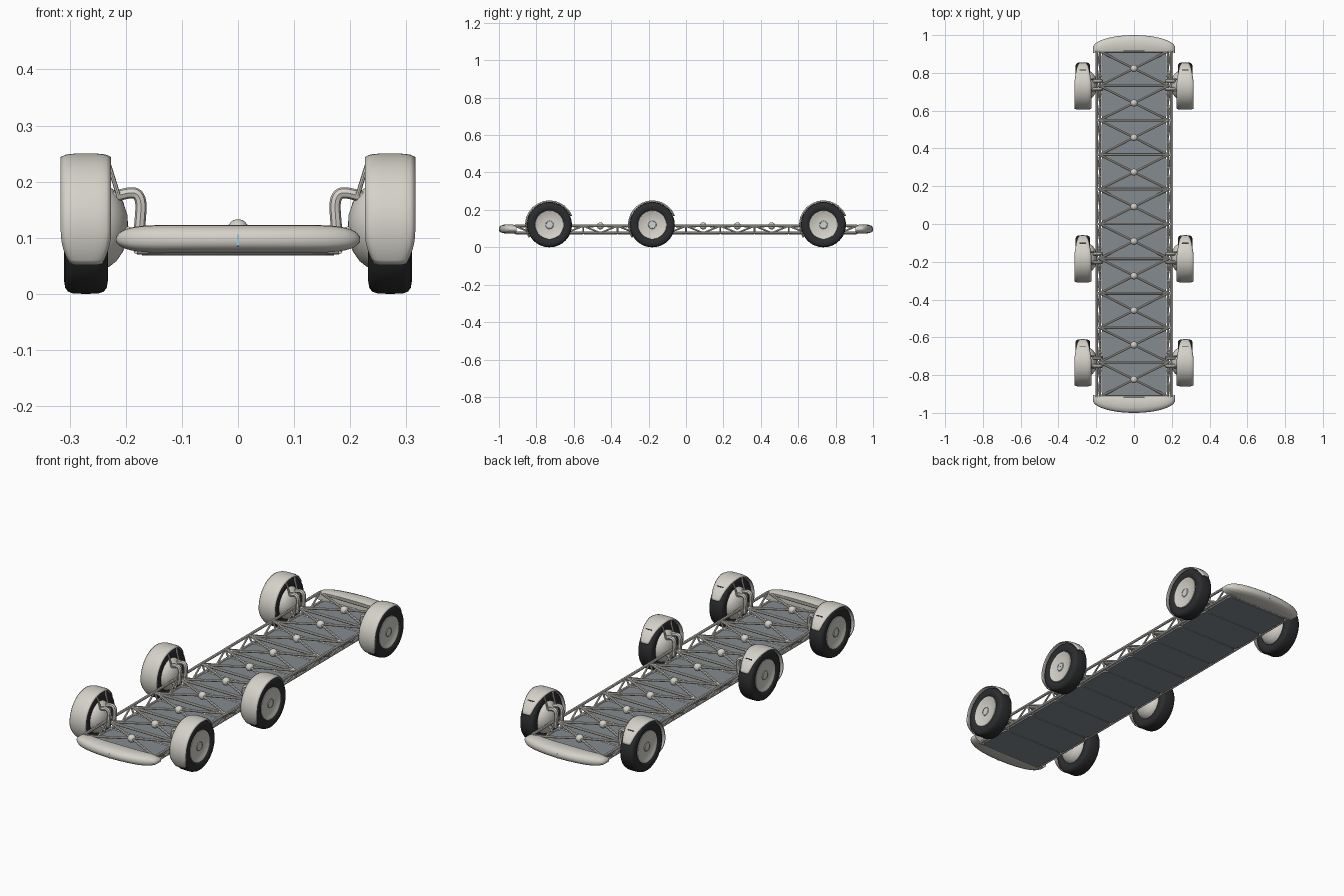
import bpy, bmesh, math
from mathutils import Vector

if "Cube" in bpy.data.objects:
    bpy.data.objects.remove(bpy.data.objects["Cube"])

def mat(name, c):
    m = bpy.data.materials.new(name)
    m.diffuse_color = (*c, 1)
    m.use_nodes = True
    m.node_tree.nodes["Principled BSDF"].inputs["Base Color"].default_value = m.diffuse_color
    return m

CREAM = mat("cream", (0.66, 0.64, 0.58))
RUBBER = mat("rubber", (0.025, 0.026, 0.028))
SLATE = mat("slate", (0.23, 0.26, 0.28))
BLUE = mat("blue", (0.3, 0.65, 0.8))

def finish(ob, m, angle=40):
    ob.data.materials.append(m)
    bpy.ops.object.select_all(action='DESELECT')
    ob.select_set(True)
    bpy.context.view_layer.objects.active = ob
    bpy.ops.object.shade_smooth_by_angle(angle=math.radians(angle))
    return ob

def grid_mesh(name, rings, m, close_u=False, close_v=False, caps=False, angle=40):
    """Skin a list of equal length rings of points."""
    bm = bmesh.new()
    vs = [[bm.verts.new(p) for p in r] for r in rings]
    nu, nv = len(vs), len(vs[0])
    for i in range(nu if close_u else nu - 1):
        for j in range(nv if close_v else nv - 1):
            a, b = vs[i], vs[(i + 1) % nu]
            k = (j + 1) % nv
            bm.faces.new((a[j], a[k], b[k], b[j]))
    if caps:
        bm.faces.new(vs[0])
        bm.faces.new(vs[-1])
    bmesh.ops.recalc_face_normals(bm, faces=bm.faces)
    me = bpy.data.meshes.new(name)
    bm.to_mesh(me)
    bm.free()
    ob = bpy.data.objects.new(name, me)
    bpy.context.collection.objects.link(ob)
    return finish(ob, m, angle)

def lathe(name, profile, centre, side, m, n=48):
    """Spin (x, radius) points around the wheel axle."""
    cx, cy, cz = centre
    rings = [[(cx + side * x, cy + r * math.cos(t), cz + r * math.sin(t)) for x, r in profile]
             for t in (2 * math.pi * i / n for i in range(n))]
    return grid_mesh(name, rings, m, close_u=True)

def tubes(name, paths, r, m, smooth=False):
    """Many round bars as one object."""
    cu = bpy.data.curves.new(name, 'CURVE')
    cu.dimensions = '3D'
    cu.bevel_depth = r
    cu.bevel_resolution = 2
    cu.use_fill_caps = True
    for pts in paths:
        sp = cu.splines.new('NURBS' if smooth else 'POLY')
        sp.points.add(len(pts) - 1)
        for q, p in zip(sp.points, pts):
            q.co = (*p, 1)
        if smooth:
            sp.use_endpoint_u = True
            sp.order_u = 3
    ob = bpy.data.objects.new(name, cu)
    bpy.context.collection.objects.link(ob)
    bpy.ops.object.select_all(action='DESELECT')
    ob.select_set(True)
    bpy.context.view_layer.objects.active = ob
    bpy.ops.object.convert(target='MESH')
    return finish(bpy.context.object, m)

def box(name, loc, size, m, bevel=0):
    bpy.ops.mesh.primitive_cube_add(size=1, location=loc)
    ob = bpy.context.object
    ob.name = name
    ob.scale = size
    bpy.ops.object.transform_apply(location=False, rotation=False, scale=True)
    if bevel:
        bm = bmesh.new()
        bm.from_mesh(ob.data)
        up = [e for e in bm.edges if abs(e.verts[0].co.z - e.verts[1].co.z) > 0.001]
        bmesh.ops.bevel(bm, geom=up, offset=bevel, segments=3, profile=0.5, affect='EDGES')
        bm.to_mesh(ob.data)
        bm.free()
    return finish(ob, m, 30)

# Truss frame: rails, cross beams, side webs and the X braces of ten bays
N, L = 10, 0.915
ys = [-L + 2 * L * i / N for i in range(N + 1)]
XT, ZT, XB, ZB = 0.196, 0.114, 0.18, 0.077
rails, webs, braces = [], [], []
for s in (-1, 1):
    rails += [[(s * XT, -L, ZT), (s * XT, L, ZT)], [(s * XB, -L, ZB), (s * XB, L, ZB)]]
for y in ys:
    rails.append([(-XT, y, ZT - 0.004), (XT, y, ZT - 0.004)])
    rails.append([(-XB, y, ZB), (XB, y, ZB)])
    for s in (-1, 1):
        webs.append([(s * XT, y, ZT), (s * XB, y, ZB)])
for i in range(N):
    a, b = ys[i], ys[i + 1]
    c = (a + b) / 2
    for s in (-1, 1):
        webs += [[(s * XT, a, ZT), (s * XB, c, ZB)], [(s * XB, c, ZB), (s * XT, b, ZT)]]
        for y in (a, b):
            yy = y + (c - y) * 0.12
            braces.append([(s * 0.185, y, ZT - 0.003), (s * 0.16, yy, ZT - 0.003), (0, c, 0.115)])
    # Floor panel and node ball of each bay
    box("floor_panel", (0, c, 0.0745), (0.342, b - a - 0.006, 0.012), SLATE, 0.02)
    bpy.ops.mesh.primitive_uv_sphere_add(segments=20, ring_count=12, radius=0.019, location=(0, c, 0.114))
    bpy.context.object.name = "brace_node"
    finish(bpy.context.object, CREAM)
tubes("frame_rails", rails, 0.0065, CREAM)
tubes("side_webs", webs, 0.0045, CREAM)
tubes("cross_braces", braces, 0.006, CREAM)

# Bumpers: rounded section swept across the width
SEC = [(0, .073), (0, .118), (.25, .123), (.65, .122), (.88, .116), (.97, .108),
       (1, .098), (.98, .088), (.9, .08), (.6, .073)]
for s, name in ((-1, "front_bumper"), (1, "rear_bumper")):
    rings = []
    for i in range(33):
        u = -math.cos(math.pi * i / 32) * 0.9985
        back = 0.918 - 0.012 * u * u
        depth = 0.932 + 0.068 * (1 - u * u) ** 0.5 - back
        h = (1 - abs(u) ** 8) ** 0.5
        rings.append([(0.218 * u, s * (back + depth * f), 0.097 + (z - 0.097) * h) for f, z in SEC])
    grid_mesh(name, rings, CREAM, close_v=True, caps=True, angle=50)
    box("marker_strip", (0, s * 0.9985, 0.095), (0.004, 0.003, 0.022), BLUE)

# Wheel stations
R, CX, CZ = 0.12, 0.271, 0.12
TYRE = [(-.028, .072), (-.036, .082), (-.039, .097), (-.037, .109), (-.032, .116), (-.022, .1195),
        (0, .12), (.022, .1195), (.032, .116), (.037, .109), (.039, .097), (.036, .082), (.028, .072)]
RIM = [(.028, .078), (.034, .075), (.034, .07), (.031, .066), (.031, .022), (.033, .02), (.033, 0.0005)]
MOTOR = [(-.03, .076), (-.041, .072), (-.054, .062), (-.066, .045), (-.074, .02), (-.075, 0.0005)]
for wy in (-0.73, -0.18, 0.735):
    for s in (-1, 1):
        c = (s * CX, wy, CZ)
        lathe("tyre", TYRE, c, s, RUBBER, 64)
        lathe("rim_disc", RIM, c, s, CREAM)
        lathe("hub_motor", MOTOR, c, s, CREAM)
        lathe("hub_ring", [(.0335, .021), (.0345, .0205), (.0345, .0185), (.0335, .018)], c, s, BLUE, 32)
        # Fender: arched band, tapered toward its front tip
        rings = []
        for i in range(41):
            a = math.radians(158 - 190 * i / 40)
            w = 0.045 * min(1, 0.45 + 0.55 * (i / 13) ** 0.7)
            if i > 34:
                w *= 1 - 0.35 * ((i - 34) / 6) ** 2
            ring = []
            for j in range(11):
                v = -1 + j / 5
                r = 0.13 - 0.006 * abs(v) ** 5
                ring.append((c[0] + s * w * v, wy - r * math.cos(math.pi - a) * -1, CZ + r * math.sin(a)))
            rings.append(ring)
        f = grid_mesh("fender", rings, CREAM, angle=60)
        sol = f.modifiers.new("thickness", 'SOLIDIFY')
        sol.thickness = 0.004
        # keep the shell growing inward whichever way the normals ended up
        mid = f.data.polygons[len(f.data.polygons) // 2]
        out = (mid.center - Vector(c)).dot(mid.normal) > 0
        sol.offset = -1 if out else 1
        # Fender marker slot
        t = math.radians(52)
        slot = box("fender_slot", (c[0], wy + 0.1295 * math.cos(t), CZ + 0.1295 * math.sin(t)),
                   (0.034, 0.005, 0.003), RUBBER)
        slot.rotation_euler.x = t - math.pi / 2
        # Suspension arms and fender stay
        tubes("suspension_arm", [[(s * x, wy + d, z) for x, z in
              ((.178, .095), (.174, .13), (.172, .172), (.19, .184), (.222, .172))] for d in (-.022, .022)],
              0.01, CREAM, True)
        tubes("fender_stay", [[(s * .213, wy + d, .175), (s * .226, wy + d, .217), (s * .232, wy + d * 1.2, .236)]
              for d in (-.03, .03)], 0.004, CREAM)
        tubes("lower_arm", [[(s * .175, wy + d, .085), (s * .215, wy + d * .5, .1)] for d in (-.05, .05)],
              0.006, CREAM)
